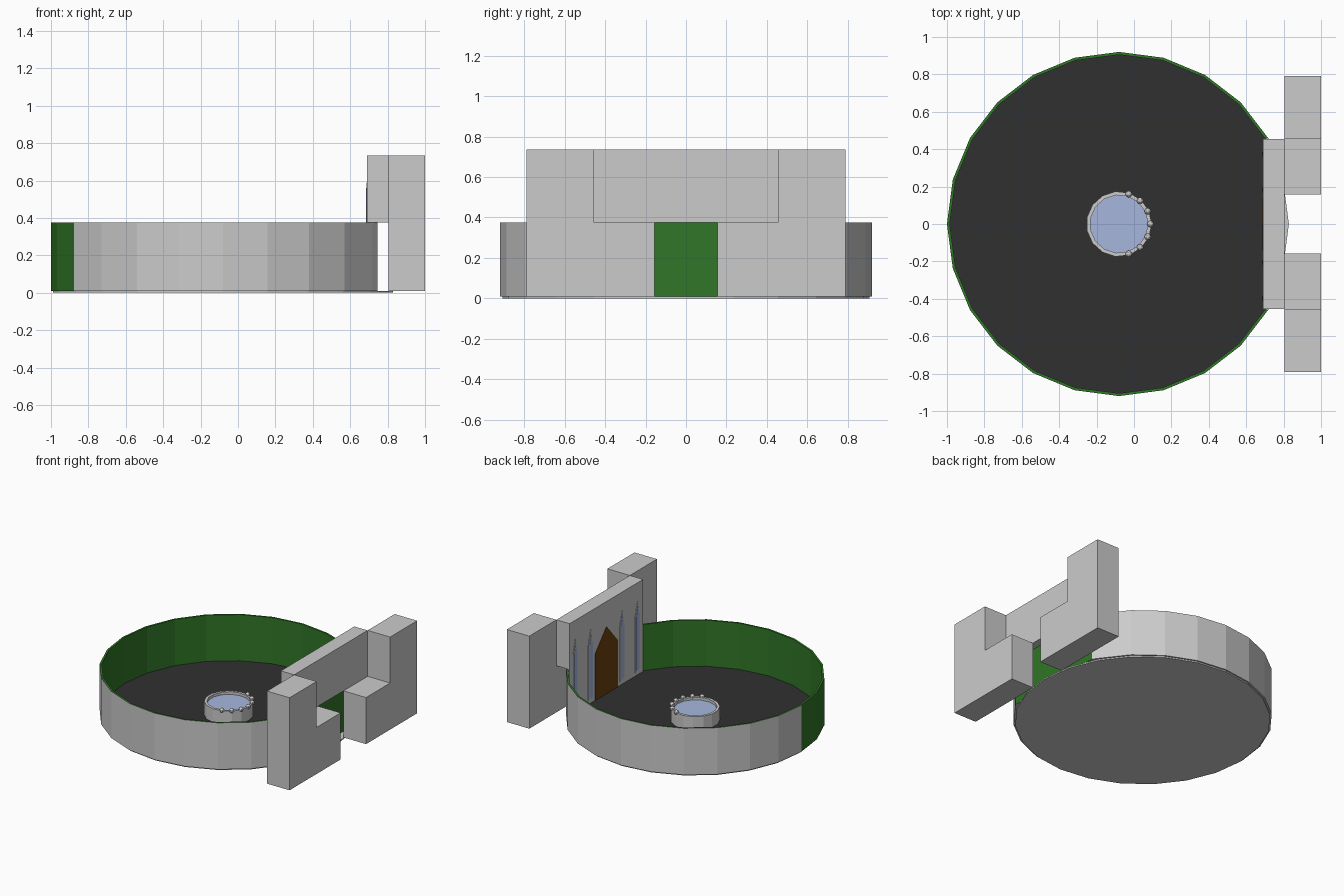
import bpy, bmesh
from math import radians, cos, sin, pi
from mathutils import Vector

if "Cube" in bpy.data.objects:
    bpy.data.objects.remove(bpy.data.objects["Cube"])

CX = -0.08  # centre of the round courtyard


def material(name, rgb):
    m = bpy.data.materials.new(name)
    m.diffuse_color = (*rgb, 1)
    m.use_nodes = True
    m.node_tree.nodes["Principled BSDF"].inputs["Base Color"].default_value = m.diffuse_color
    return m


GREEN = material("green", (0.03, 0.18, 0.02))
DARK = material("dark_floor", (0.03, 0.03, 0.03))
WATER = material("water_blue", (0.38, 0.47, 0.73))
BROWN = material("door_brown", (0.15, 0.05, 0.005))


def finish(name, bm, *mats):
    bmesh.ops.recalc_face_normals(bm, faces=bm.faces)
    me = bpy.data.meshes.new(name)
    bm.to_mesh(me)
    bm.free()
    for m in mats:
        me.materials.append(m)
    ob = bpy.data.objects.new(name, me)
    bpy.context.collection.objects.link(ob)
    return ob


def prism(name, pts, direction, *mats):
    """Extrude a closed outline of 3D points along a direction."""
    bm = bmesh.new()
    face = bm.faces.new([bm.verts.new(p) for p in pts])
    ext = bmesh.ops.extrude_face_region(bm, geom=[face], use_keep_orig=True)
    bmesh.ops.translate(bm, vec=direction,
                        verts=[v for v in ext["geom"] if isinstance(v, bmesh.types.BMVert)])
    return finish(name, bm, *mats)


def circle(r, z, n, first=0, last=None):
    last = n - 1 if last is None else last
    return [Vector((CX + r * cos(2 * pi * i / n), r * sin(2 * pi * i / n), z))
            for i in range(first, last + 1)]


# ground slab and dark paving, the paving cut straight at the gate wall
prism("base_slab", circle(0.908, 0, 24), (0, 0, 0.01))
paving = circle(0.906, 0.01, 24, 2, 22)
prism("courtyard_floor", paving, (0, 0, 0.004), DARK)

# open ring wall: grey outside, green inside and on the rim
bm = bmesh.new()
rings = [[bm.verts.new(p) for p in circle(r, z, 24, 2, 22)]
         for r, z in ((0.92, 0.01), (0.92, 0.375), (0.905, 0.375), (0.905, 0.01))]
for k in range(4):
    a, b = rings[k], rings[(k + 1) % 4]
    for i in range(20):
        f = bm.faces.new((a[i], a[i + 1], b[i + 1], b[i]))
        green_panel = i in (10, 11)
        f.material_index = 1 if k in (1, 2) or (k == 0 and green_panel) else 0
for i in (0, 20):
    bm.faces.new([r[i] for r in rings])
finish("ring_wall", bm, None, GREEN)

# lower gate wall with a green outer face
half = [(0.69, 0.455), (0.717, 0.46), (0.745, 0.42)]
outline = [(x, y, 0.01) for x, y in half] + [(x, -y, 0.01) for x, y in reversed(half)]
gate = prism("gate_wall_lower", outline, (0, 0, 0.365), None, GREEN)
for p in gate.data.polygons:
    if p.normal.x > 0.9:
        p.material_index = 1

# upper gate wall
prism("gate_wall_upper", [(0.69, y, z) for y, z in
      ((-0.455, 0.375), (0.455, 0.375), (0.455, 0.735), (-0.455, 0.735))], (0.115, 0, 0))

# stepped piers on both sides of the entrance
for s, side in ((1, "left"), (-1, "right")):
    steps = [(0.157, 0.01), (0.79, 0.01), (0.79, 0.735), (0.455, 0.735), (0.455, 0.375), (0.157, 0.375)]
    prism("pier_" + side, [(0.805, s * y, z) for y, z in steps], (0.195, 0, 0))


def pointed(name, y, w, z0, shoulder, top, depth, *mats):
    pts = [(y - w, z0), (y + w, z0), (y + w, shoulder), (y, top), (y - w, shoulder)]
    prism(name, [(0.691, a, b) for a, b in pts], (-depth, 0, 0), *mats)


# pointed door and narrow windows on the courtyard side
pointed("door", 0, 0.14, 0.012, 0.38, 0.54, 0.004, BROWN)
for i, y in enumerate((-0.385, -0.195, 0.195, 0.385)):
    pointed(f"window_frame_{i}", y, 0.03, 0.04, 0.48, 0.59, 0.004)
    pointed(f"window_pane_{i}", y, 0.02, 0.055, 0.475, 0.56, 0.006, WATER)

# fountain basin
bm = bmesh.new()
rings = [[bm.verts.new(p) for p in circle(r, z, 15)]
         for r, z in ((0.175, 0.014), (0.175, 0.12), (0.155, 0.12), (0.155, 0.014))]
for k in range(4):
    a, b = rings[k], rings[(k + 1) % 4]
    for i in range(15):
        j = (i + 1) % 15
        bm.faces.new((a[i], a[j], b[j], b[i]))
finish("fountain_basin", bm)
prism("fountain_water", circle(0.156, 0.014, 15), (0, 0, 0.085), WATER)

# small knobs around one half of the basin rim
for i in range(-3, 4):
    a = radians(24 * i)
    bm = bmesh.new()
    bmesh.ops.create_uvsphere(bm, u_segments=8, v_segments=6, radius=0.018)
    bmesh.ops.translate(bm, verts=bm.verts, vec=(CX + 0.168 * cos(a), 0.168 * sin(a), 0.122))
    finish(f"rim_knob_{i + 3}", bm)
